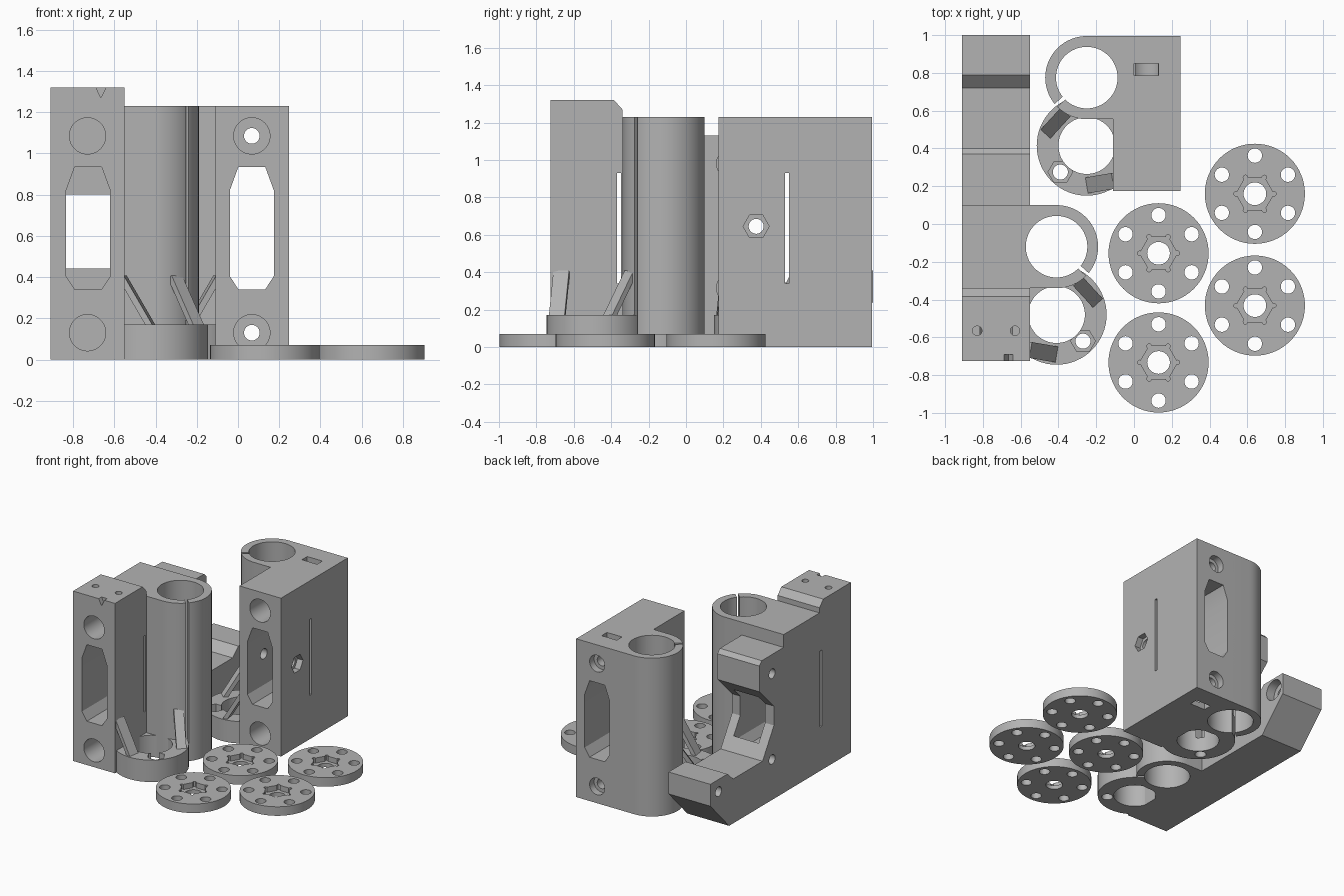
import bpy, bmesh, math
from mathutils import Matrix, Vector

cube = bpy.data.objects.get("Cube")
if cube:
    bpy.data.objects.remove(cube, do_unlink=True)

grey = bpy.data.materials.new("plain grey")
grey.use_nodes = True
tone = (0.45, 0.45, 0.45, 1)
grey.diffuse_color = tone
grey.node_tree.nodes["Principled BSDF"].inputs["Base Color"].default_value = tone

AXES = {"x": lambda a, b, d: (d, a, b),
        "y": lambda a, b, d: (a, d, b),
        "z": lambda a, b, d: (a, b, d)}


def prism(name, outline, lo, hi, axis="z"):
    """Extrude a flat outline along an axis."""
    bm = bmesh.new()
    place = AXES[axis]
    face = bm.faces.new([bm.verts.new(place(a, b, lo)) for a, b in outline])
    grown = bmesh.ops.extrude_face_region(bm, geom=[face])["geom"]
    shift = Vector(place(0, 0, hi - lo))
    bmesh.ops.translate(bm, vec=shift, verts=[v for v in grown if isinstance(v, bmesh.types.BMVert)])
    bmesh.ops.recalc_face_normals(bm, faces=bm.faces)
    mesh = bpy.data.meshes.new(name)
    bm.to_mesh(mesh)
    bm.free()
    obj = bpy.data.objects.new(name, mesh)
    bpy.context.collection.objects.link(obj)
    return obj


def ring(a, b, r, n=64):
    return [(a + r * math.cos(2 * math.pi * i / n), b + r * math.sin(2 * math.pi * i / n))
            for i in range(n)]


def rect(a0, a1, b0, b1):
    return [(a0, b0), (a1, b0), (a1, b1), (a0, b1)]


def hole(a, b, r, lo, hi, axis="z", n=32):
    return prism("cutter", ring(a, b, r, n), lo, hi, axis)


def slot(a0, a1, b0, b1, lo, hi, axis="z"):
    return prism("cutter", rect(a0, a1, b0, b1), lo, hi, axis)


def combine(obj, cutters, joins=()):
    """Join and cut with booleans, then bake the result."""
    for tool, mode in [(j, "UNION") for j in joins] + [(c, "DIFFERENCE") for c in cutters]:
        mod = obj.modifiers.new(mode, "BOOLEAN")
        mod.operation, mod.solver, mod.object = mode, "EXACT", tool
    bpy.context.view_layer.update()
    baked = bpy.data.meshes.new_from_object(
        obj.evaluated_get(bpy.context.evaluated_depsgraph_get()))
    obj.modifiers.clear()
    obj.data = baked
    for tool in list(joins) + list(cutters):
        bpy.data.objects.remove(tool, do_unlink=True)
    return obj


def window(xc, lo, hi):
    w, n = 0.107, 0.065
    right = [(n, 0.34), (w, 0.405), (w, 0.82), (n, 0.935)]
    outline = [(xc + x, z) for x, z in right] + [(xc - x, z) for x, z in reversed(right)]
    return prism("cutter", outline, lo, hi, "y")


BX, BY = -0.41, -0.12     # bearing axis
NX, NY = -0.41, -0.48     # lead nut axis


def fin(name, a, b, width, thick=0.03):
    """Leaning support plate between two points."""
    a, b = Vector(a), Vector(b)
    u = (b - a).normalized()
    v = u.cross(Vector((0, 0, 1))).normalized()
    n = u.cross(v)
    obj = prism(name, rect(0, (b - a).length, -width / 2, width / 2), -thick / 2, thick / 2)
    turn = Matrix((u, v, n)).transposed().to_4x4()
    obj.data.transform(Matrix.Translation((a + b) / 2) @ turn @
                       Matrix.Translation((-(b - a).length / 2, 0, 0)))
    return obj


def carriage(side):
    """Bearing tube, nut ring and fins beside one block."""
    tube = prism(side + "_bearing_tube", ring(BX, BY, 0.22), 0, 1.23)
    web = slot(-0.58, BX, BY - 0.22, BY + 0.22, 0, 1.23)
    gap = slot(0.1, 0.3, -0.01, 0.01, -0.1, 1.4)
    gap.data.transform(Matrix.Translation((BX, BY, 0)) @ Matrix.Rotation(math.radians(-42), 4, "Z"))
    combine(tube, [slot(-0.8, -0.58, -0.5, 0.3, -0.1, 1.4),
                   hole(BX, BY, 0.163, -0.1, 1.4, n=64), gap], [web])
    base = prism(side + "_nut_ring", ring(NX, NY, 0.265), 0, 0.17)
    combine(base, [slot(-0.8, -0.56, -0.9, 0.1, -0.1, 0.4),
                   hole(NX, NY, 0.15, -0.1, 0.4, n=64),
                   hole(BX, BY, 0.163, -0.1, 0.4, n=64),
                   hole(-0.27, -0.62, 0.04, -0.1, 0.4),
                   hole(-0.27, -0.62, 0.065, 0.11, 0.4, n=6)])
    return [tube, base,
            fin(side + "_wall_fin", (-0.56, -0.665, 0.4), (-0.415, -0.69, 0.15), 0.085),
            fin(side + "_tube_fin", (-0.305, -0.295, 0.4), (-0.195, -0.415, 0.15), 0.07)]


# Motor side block with its open motor bracket
profile = [(-0.725, 0), (0.77, 0), (1, 0.24), (1, 0.41), (0.79, 0.41), (0.72, 0.345),
           (0.36, 0.345), (0.22, 0.57), (0.22, 0.72), (0.4, 0.9), (0.4, 1.1), (0.37, 1.13),
           (0.1, 1.13), (0.1, 1.23), (-0.34, 1.23), (-0.34, 1.27), (-0.385, 1.32), (-0.725, 1.32)]
block = prism("motor_block", profile, -0.91, -0.55, "x")
cuts = [window(-0.727, -0.8, 0.3),
        slot(-0.37, -0.348, 0.34, 0.93, -1, 0, "x"),
        hole(BX, BY, 0.163, -0.1, 1.4, n=64),
        prism("cutter", [(-0.692, 1.325), (-0.665, 1.27), (-0.638, 1.325)], -0.8, -0.69, "y")]
cuts += [hole(-0.73, z, 0.088, -0.8, 0.0, "y", 48) for z in (0.13, 1.085)]
cuts += [hole(x, -0.565, 0.025, 1.1, 1.4) for x in (-0.83, -0.63)]
for y, z in [(0.243, 0.98), (0.243, 0.315), (0.9, 0.315)]:
    cuts.append(hole(y, z, 0.037, -1, -0.5, "x"))
    cuts.append(hole(y, z, 0.08, -0.62, -0.5, "x"))
combine(block, cuts)

# Idler side block
idler = prism("idler_block", rect(-0.11, 0.247, 0.175, 0.995), 0, 1.23)
cuts = [window(0.067, 0, 1.2),
        slot(0.528, 0.55, 0.34, 0.93, -0.3, 0.5, "x"),
        hole(0.375, 0.645, 0.04, -0.3, 0.5, "x"),
        hole(0.375, 0.645, 0.07, 0.2, 0.5, "x", 6),
        hole(-0.25, 0.775, 0.163, -0.1, 1.4, n=64),
        slot(0, 0.13, 0.785, 0.85, 1.15, 1.4), slot(0, 0.13, 0.785, 0.85, -0.1, 0.08)]
for z in (0.13, 1.085):
    cuts += [hole(0.067, z, 0.088, 0, 0.88, "y", 48), hole(0.067, z, 0.038, 0, 1.2, "y"),
             hole(0.067, z, 0.065, 0.94, 1.2, "y")]
combine(idler, cuts)

# Bearing and nut holders, the second set mirrored onto the idler block
carriage("motor")
flip = Matrix.Translation((-0.66, 0.895, 0)) @ Matrix.Scale(-1, 4, (1, 0, 0))
for part in carriage("idler"):
    part.data.transform(flip)
    part.data.flip_normals()

# Four perforated coupling discs
for i, (x, y) in enumerate([(0.13, -0.155), (0.13, -0.733), (0.64, 0.16), (0.64, -0.432)]):
    disc = prism("coupling_disc_%d" % (i + 1), ring(x, y, 0.265), 0, 0.07)
    cuts = [hole(x, y, 0.06, -0.1, 0.2), hole(x, y, 0.1, 0.03, 0.2, n=6)]
    cuts += [hole(px, py, 0.012, 0.03, 0.2, n=12) for px, py in ring(x, y, 0.1, 6)]
    for k in range(6):
        t = math.radians(30 + 60 * k)
        cuts.append(hole(x + 0.202 * math.cos(t), y + 0.202 * math.sin(t), 0.038, -0.1, 0.2))
    combine(disc, cuts)

# Shading and colour
for obj in bpy.context.collection.objects:
    if obj.type == "MESH":
        obj.data.materials.clear()
        obj.data.materials.append(grey)
        obj.data.shade_smooth()
        obj.data.set_sharp_from_angle(angle=math.radians(30))
